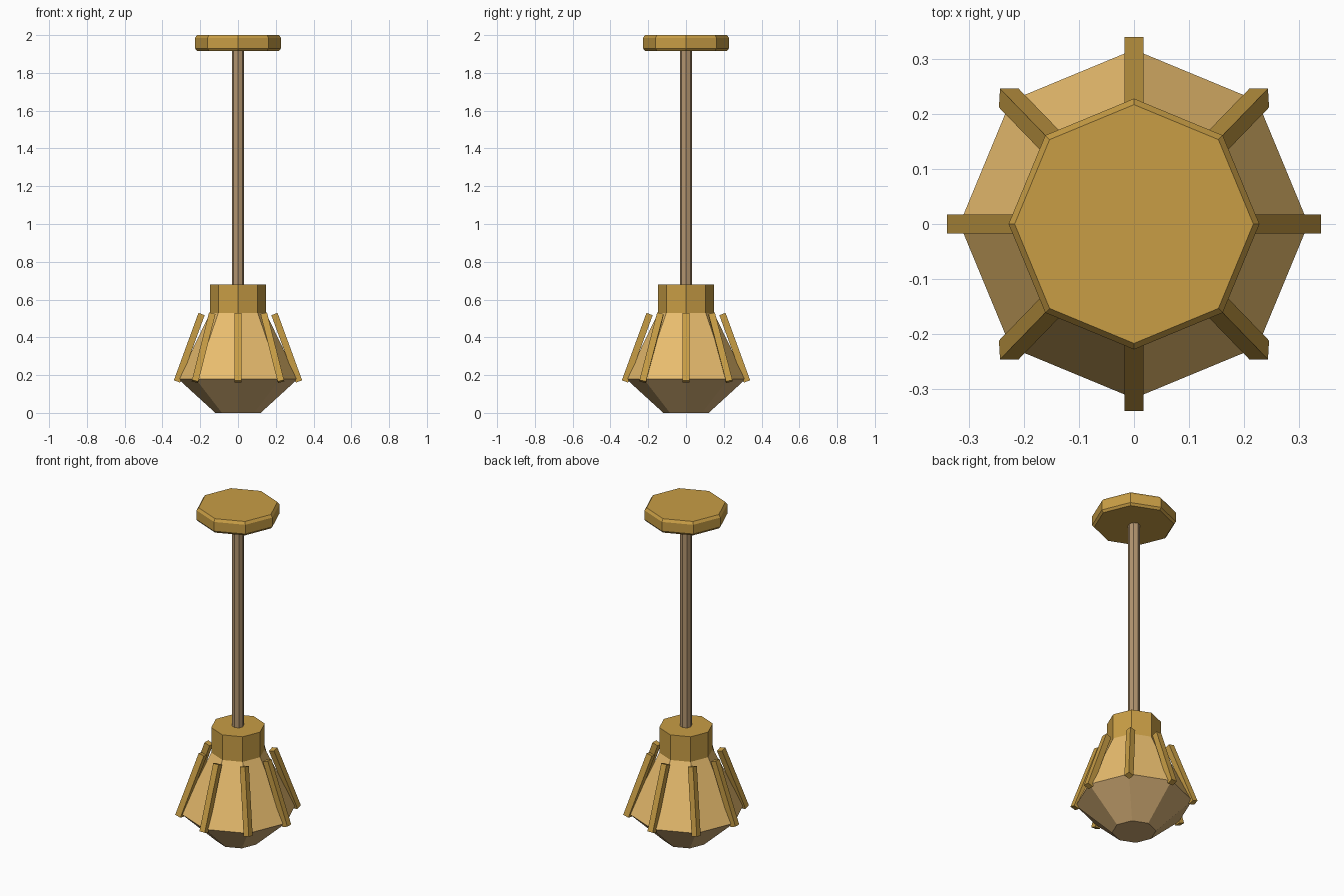
import bpy, bmesh
from math import sin, cos, pi

if "Cube" in bpy.data.objects:
    bpy.data.objects.remove(bpy.data.objects["Cube"])


def material(name, rgb):
    m = bpy.data.materials.new(name)
    m.diffuse_color = (*rgb, 1)
    m.use_nodes = True
    m.node_tree.nodes["Principled BSDF"].inputs["Base Color"].default_value = m.diffuse_color
    return m


brass = material("brass", (0.58, 0.34, 0.06))
pole = material("pole", (0.45, 0.30, 0.16))
amber = material("amber_glass", (0.83, 0.52, 0.16))
frosted = material("lower_glass", (0.62, 0.40, 0.17))


def add_object(name, bm, mat):
    bmesh.ops.recalc_face_normals(bm, faces=bm.faces)
    mesh = bpy.data.meshes.new(name)
    bm.to_mesh(mesh)
    bm.free()
    mesh.materials.append(mat)
    obj = bpy.data.objects.new(name, mesh)
    bpy.context.collection.objects.link(obj)
    return obj


def octagonal(name, profile, mat, sides=8):
    """Closed flat-sided solid from (radius, height) rings, bottom to top."""
    bm = bmesh.new()
    rings = [[bm.verts.new((r * cos(2 * pi * i / sides), r * sin(2 * pi * i / sides), z))
              for i in range(sides)] for r, z in profile]
    for low, high in zip(rings, rings[1:]):
        for i in range(sides):
            j = (i + 1) % sides
            bm.faces.new((low[i], low[j], high[j], high[i]))
    bm.faces.new(rings[0][::-1])
    bm.faces.new(rings[-1])
    return add_object(name, bm, mat)


# Ceiling plate with chamfered rims, and the hanging rod
octagonal("ceiling_plate", [(0.217, 1.917), (0.228, 1.93), (0.228, 1.985), (0.217, 2.0)], brass)
octagonal("hanging_rod", [(0.032, 0.66), (0.032, 1.93)], pole)

# Lamp head: collar, flared shade and tapered lower bowl
octagonal("collar", [(0.147, 0.53), (0.147, 0.68)], brass)
octagonal("shade", [(0.317, 0.18), (0.147, 0.53)], amber)
octagonal("lower_bowl", [(0.12, 0.0), (0.317, 0.18)], frosted)

# Leaning ribs around the shade
TILT = 0.35
for i in range(8):
    a = i * pi / 4
    bm = bmesh.new()
    bmesh.ops.create_cube(bm, size=1)
    bmesh.ops.scale(bm, vec=(0.035, 0.035, 0.38), verts=bm.verts)
    rib = add_object(f"shade_rib_{i + 1}", bm, brass)
    rib.location = (0.258 * cos(a), 0.258 * sin(a), 0.345)
    rib.rotation_euler = (TILT * sin(a), -TILT * cos(a), 0)
